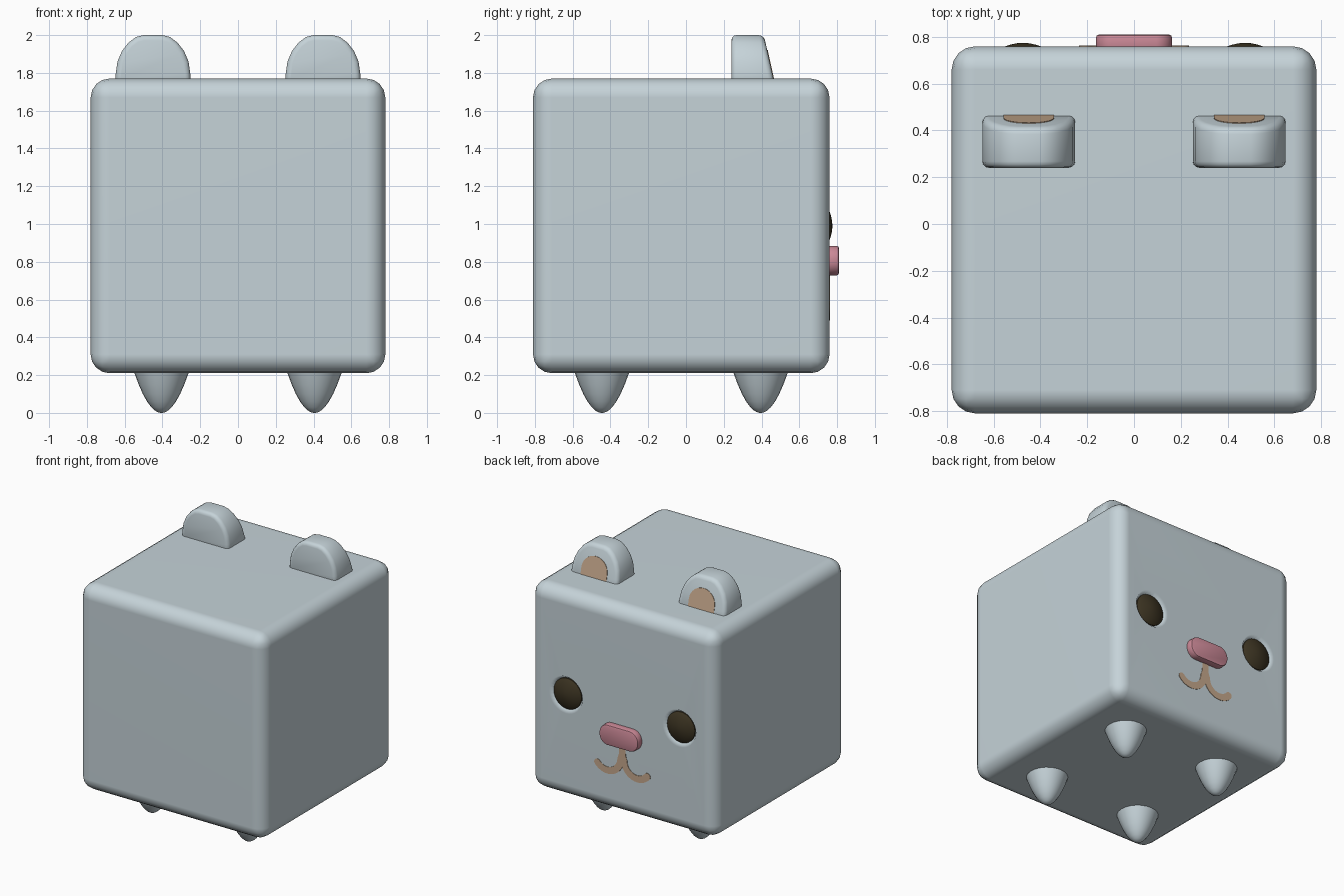
import bpy, bmesh, math
from math import sin, cos, pi, radians

if "Cube" in bpy.data.objects:
    bpy.data.objects.remove(bpy.data.objects["Cube"])


def material(name, rgb):
    m = bpy.data.materials.new(name)
    m.diffuse_color = (*rgb, 1)
    m.use_nodes = True
    m.node_tree.nodes["Principled BSDF"].inputs["Base Color"].default_value = m.diffuse_color
    return m


GREY = material("pale_blue_grey", (0.56, 0.65, 0.69))
PINK = material("dusty_pink", (0.60, 0.25, 0.31))
TAN = material("warm_tan", (0.56, 0.39, 0.26))
DARK = material("dark_brown", (0.045, 0.034, 0.016))


def finish(name, bm, mat, angle=40, bevel=0, segments=3):
    bmesh.ops.recalc_face_normals(bm, faces=bm.faces)
    me = bpy.data.meshes.new(name)
    bm.to_mesh(me)
    bm.free()
    me.materials.append(mat)
    ob = bpy.data.objects.new(name, me)
    bpy.context.collection.objects.link(ob)
    bpy.context.view_layer.objects.active = ob
    for o in bpy.context.selected_objects:
        o.select_set(False)
    ob.select_set(True)
    if bevel:
        b = ob.modifiers.new("bevel", 'BEVEL')
        b.width, b.segments, b.limit_method = bevel, segments, 'ANGLE'
        b.angle_limit = radians(40)
        bpy.ops.object.modifier_apply(modifier="bevel")
    bpy.ops.object.shade_smooth_by_angle(angle=radians(angle))
    return ob


def prism(pts, y0, y1, lean=lambda z: 0):
    """Extrude an xz outline from y0 to y1; lean shifts the y1 side by height."""
    bm = bmesh.new()
    a = [bm.verts.new((x, y0, z)) for x, z in pts]
    b = [bm.verts.new((x, y1 + lean(z), z)) for x, z in pts]
    bm.faces.new(a)
    bm.faces.new(b[::-1])
    for i in range(len(a)):
        j = (i + 1) % len(a)
        bm.faces.new((a[i], a[j], b[j], b[i]))
    return bm


def lathe(profile, n, place):
    """Revolve (radius, height) points; place maps (u, v, height) to a position."""
    bm = bmesh.new()
    rings = [[bm.verts.new(place(r * cos(2 * pi * k / n), r * sin(2 * pi * k / n), h))
              for k in range(n)] for r, h in profile]
    for p, q in zip(rings, rings[1:]):
        for k in range(n):
            bm.faces.new((p[k], p[(k + 1) % n], q[(k + 1) % n], q[k]))
    bm.faces.new(rings[0])
    bm.faces.new(rings[-1])
    return bm


def stroke(path, r):
    """Outline of a round-ended line of half width r along a path."""
    left, right = [], []
    for i, (x, z) in enumerate(path):
        p, q = path[max(i - 1, 0)], path[min(i + 1, len(path) - 1)]
        t = math.atan2(q[1] - p[1], q[0] - p[0])
        left.append((x - r * sin(t), z + r * cos(t)))
        right.append((x + r * sin(t), z - r * cos(t)))
    cap = [(path[-1][0] + r * cos(t + pi / 2 - pi * k / 8),
            path[-1][1] + r * sin(t + pi / 2 - pi * k / 8)) for k in range(1, 8)]
    return left + cap + right[::-1]


# body: rounded cube
bm = bmesh.new()
bmesh.ops.create_cube(bm, size=1)
for v in bm.verts:
    v.co = (v.co.x * 1.56, v.co.y * 1.57 - 0.025, v.co.z * 1.56 + 0.99)
body = finish("body", bm, GREY, 40, 0.1, 4)

EYE_X, EYE_Z = 0.475, 0.99
for s, side in ((-1, "left"), (1, "right")):
    # eye socket: shallow countersink cut in the body
    def on_face(u, v, h):
        return (s * EYE_X + u, h, EYE_Z + v)
    cutter = finish("socket_cutter_" + side,
                    lathe([(0.113, 0.725), (0.14, 0.76), (0.14, 0.80)], 32, on_face), GREY)
    cutter.hide_render = True
    cut = body.modifiers.new("socket_" + side, 'BOOLEAN')
    cut.object, cut.operation, cut.solver = cutter, 'DIFFERENCE', 'EXACT'
    bpy.context.view_layer.objects.active = body
    bpy.ops.object.modifier_apply(modifier=cut.name)
    bpy.data.objects.remove(cutter)

    # eye: shallow dome
    dome = [(0.116, 0.722), (0.116, 0.738)]
    dome += [(r, 0.775 - 2.6 * r * r) for r in (0.105, 0.085, 0.06, 0.03, 0.008)]
    finish("eye_" + side, lathe(dome, 32, on_face), DARK)

    # ear: arch with a leaning face
    half = [(0.2, 1.74), (0.197, 1.80), (0.188, 1.86), (0.165, 1.915),
            (0.13, 1.96), (0.09, 1.99), (0.05, 2.0)]
    arch = half + [(-x, z) for x, z in half[::-1]]
    lean = lambda z: -0.22 * (z - 1.77)
    finish("ear_" + side, prism([(s * 0.45 + x, z) for x, z in arch], 0.24, 0.463, lean),
           GREY, 40, 0.028, 3)

    # inner ear: thin arched plate
    inner = [(0.108, 1.76), (0.108, 1.82)]
    inner += [(0.108 * cos(a), 1.82 + 0.1 * sin(a)) for a in
              [pi * k / 14 for k in range(1, 14)]]
    inner += [(-0.108, 1.82), (-0.108, 1.76)]
    finish("inner_ear_" + side,
           prism([(s * 0.45 + x, z) for x, z in inner], 0.458, 0.466, lean), TAN)
    # the plate's hidden side follows the same lean
    for v in bpy.context.object.data.vertices:
        if abs(v.co.y - 0.458) < 1e-5:
            v.co.y += lean(v.co.z)

    # mouth: one curled line each side
    path = [(0, 0.75), (0, 0.69), (0.004, 0.655)]
    path += [(0.125 + 0.11 * cos(a), 0.625 + 0.11 * sin(a)) for a in
             [radians(180 + 140 * k / 16) for k in range(17)]]
    finish("mouth_" + side,
           prism([(s * x, z) for x, z in stroke(path, 0.026)], 0.757, 0.763), TAN)

    # feet: rounded pegs
    for y, end in ((-0.445, "back"), (0.395, "face")):
        pegs = [(0.143 * math.sqrt(h / 0.21), h) for h in
                (0.0004, 0.004, 0.012, 0.03, 0.06, 0.1, 0.15, 0.21, 0.23)]
        finish(f"foot_{end}_{side}",
               lathe(pegs, 24, lambda u, v, h: (s * 0.405 + u, y + v, h)), GREY)

# weighted normals keep the large body faces flat-looking
body.modifiers.new("normals", 'WEIGHTED_NORMAL').keep_sharp = True

# nose: rounded bar
R = 0.074
bar = [(sx * (0.163 - R) + R * cos(a), 0.806 + (0.004 if sin(a) > 0 else -0.004) + R * sin(a))
       for sx, a0 in ((1, -pi / 2), (-1, pi / 2))
       for a in [a0 + pi * (k + 0.5) / 16 for k in range(16)]]
finish("nose", prism(bar, 0.74, 0.81), PINK, 40, 0.012, 2)
